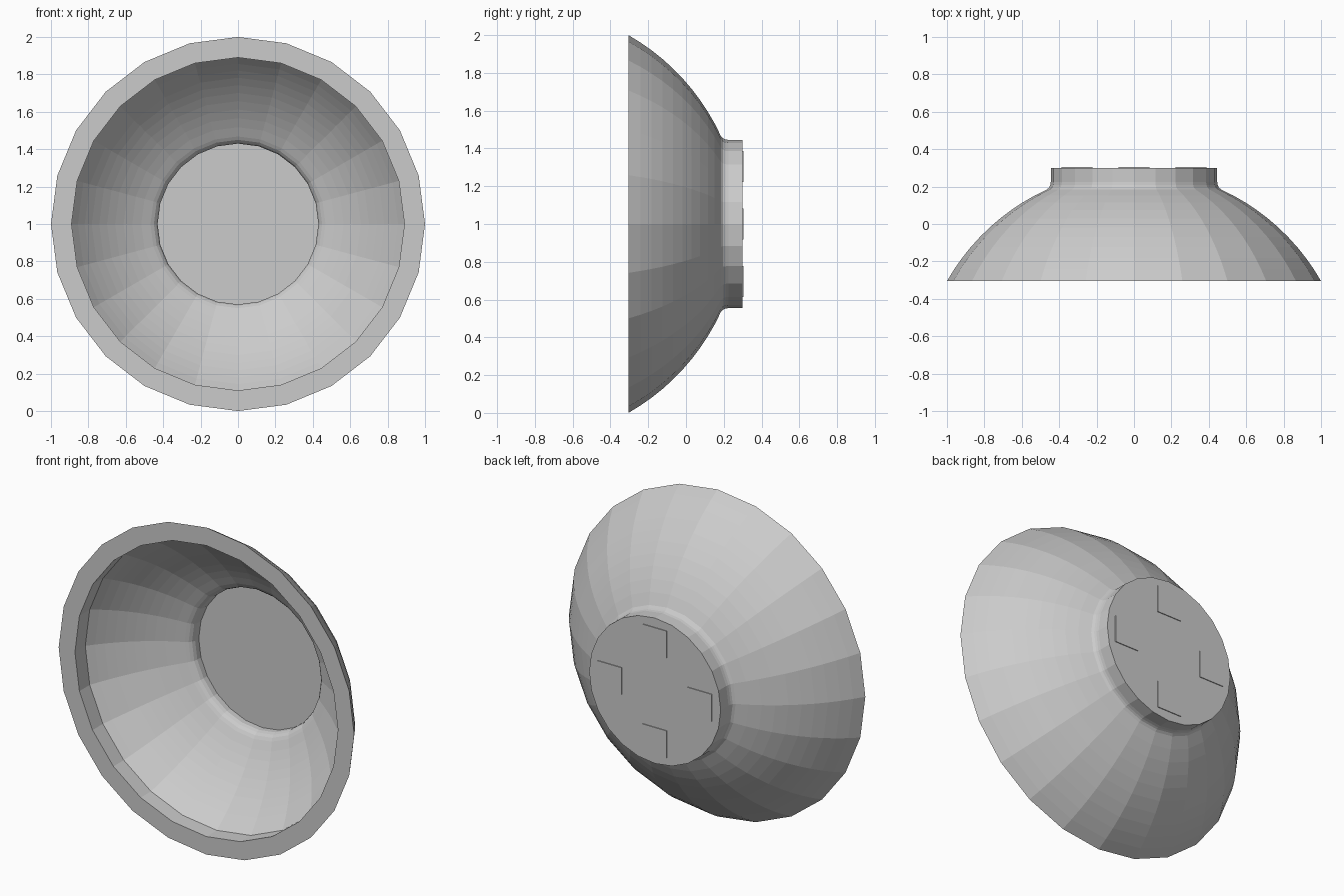
import bpy, bmesh, math
from mathutils import Vector

if "Cube" in bpy.data.objects:
    bpy.data.objects.remove(bpy.data.objects["Cube"])

SIDES = 24
CENTRE_Z = 1.0


def arc(a, b, sag, steps):
    """Points (radius, y) on a circular arc from a to b bulging outwards."""
    a, b = Vector(a), Vector(b)
    chord = b - a
    half = chord.length / 2
    normal = Vector((chord.y, -chord.x)).normalized()
    rad = (half * half + sag * sag) / (2 * sag)
    centre = (a + b) / 2 - normal * (rad - sag)
    span = math.asin(half / rad)
    along = chord.normalized()
    points = []
    for i in range(steps + 1):
        t = -span + 2 * span * i / steps
        points.append(tuple(centre + normal * rad * math.cos(t) + along * rad * math.sin(t)))
    return points


def revolve(name, profile):
    """Spin a (radius, y) profile about the y axis and cap both ends."""
    bm = bmesh.new()
    rings = []
    for r, y in profile:
        rings.append([bm.verts.new((r * math.cos(math.tau * i / SIDES), y,
                                    CENTRE_Z + r * math.sin(math.tau * i / SIDES)))
                      for i in range(SIDES)])
    for p, q in zip(rings, rings[1:]):
        for i in range(SIDES):
            j = (i + 1) % SIDES
            bm.faces.new((p[i], p[j], q[j], q[i]))
    bm.faces.new(rings[0])
    bm.faces.new(rings[-1])
    return finish(name, bm)


def finish(name, bm):
    bmesh.ops.recalc_face_normals(bm, faces=bm.faces)
    mesh = bpy.data.meshes.new(name)
    bm.to_mesh(mesh)
    bm.free()
    ob = bpy.data.objects.new(name, mesh)
    bpy.context.collection.objects.link(ob)
    return ob


# Bowl: foot, fillet, outer wall, flat rim, lip, inner wall, recessed floor
foot = [(0.445, 0.30), (0.445, 0.225), (0.448, 0.208), (0.453, 0.196)]
outer = arc((1.0, -0.305), (0.465, 0.185), 0.057, 10)[::-1]
inner = arc((0.89, -0.205), (0.468, 0.153), 0.033, 10)
well = [(0.450, 0.165), (0.437, 0.18), (0.43, 0.20), (0.43, 0.235)]
revolve("bowl", foot + outer + [(0.89, -0.305)] + inner + well)

# Four thin square pads on the back of the foot
for i, (dx, dz) in enumerate([(0.305, 0), (-0.305, 0), (0, 0.305), (0, -0.305)]):
    bm = bmesh.new()
    bmesh.ops.create_cube(bm, size=1)
    bmesh.ops.scale(bm, vec=(0.165, 0.010, 0.165), verts=bm.verts)
    bmesh.ops.translate(bm, vec=(dx, 0.30, CENTRE_Z + dz), verts=bm.verts)
    finish("foot_pad_%d" % (i + 1), bm)
